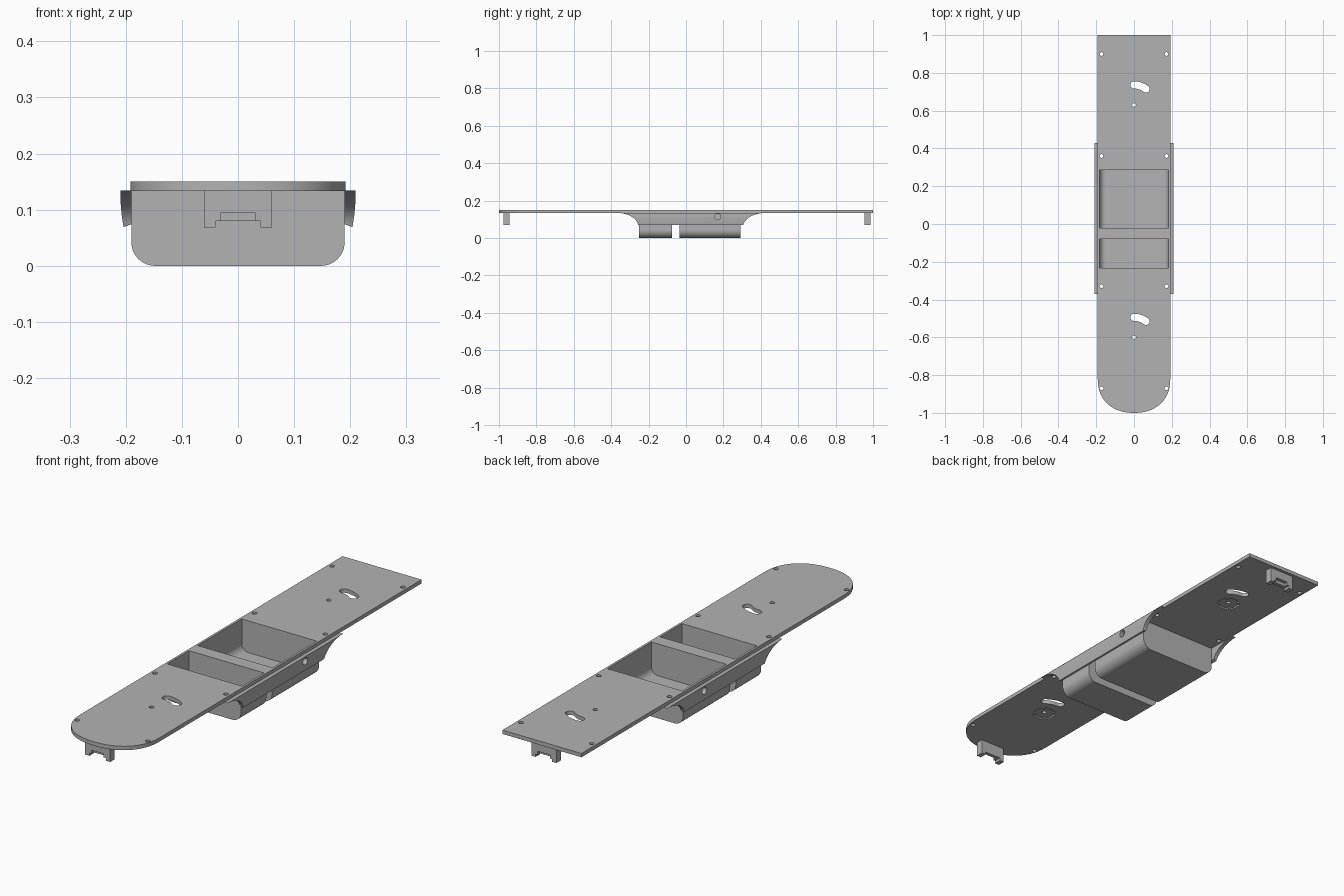
import bpy, bmesh
from math import sin, cos, pi, radians
from mathutils import Vector

cube = bpy.data.objects.get("Cube")
if cube:
    bpy.data.objects.remove(cube)

grey = bpy.data.materials.new("plain grey")
grey.use_nodes = True
grey.diffuse_color = (0.45, 0.45, 0.45, 1)
grey.node_tree.nodes["Principled BSDF"].inputs["Base Color"].default_value = grey.diffuse_color

AXES = {"x": lambda u, v, w: (w, u, v),
        "y": lambda u, v, w: (u, w, v),
        "z": lambda u, v, w: (u, v, w)}


def prism(name, outline, axis, lo, hi):
    """Extrude a 2D outline along an axis."""
    bm = bmesh.new()
    place = AXES[axis]
    face = bm.faces.new([bm.verts.new(place(u, v, lo)) for u, v in outline])
    ext = bmesh.ops.extrude_face_region(bm, geom=[face])["geom"]
    shift = Vector(place(0, 0, hi - lo))
    bmesh.ops.translate(bm, vec=shift, verts=[g for g in ext if isinstance(g, bmesh.types.BMVert)])
    bmesh.ops.recalc_face_normals(bm, faces=bm.faces)
    mesh = bpy.data.meshes.new(name)
    bm.to_mesh(mesh)
    bm.free()
    mesh.materials.append(grey)
    obj = bpy.data.objects.new(name, mesh)
    bpy.context.scene.collection.objects.link(obj)
    return obj


def rect(u0, u1, v0, v1):
    return [(u0, v0), (u1, v0), (u1, v1), (u0, v1)]


def arc(cu, cv, ru, rv, a0, a1, n=12):
    steps = [radians(a0 + (a1 - a0) * i / n) for i in range(n + 1)]
    return [(cu + ru * cos(t), cv + rv * sin(t)) for t in steps]


def circle(u, v, r):
    return arc(u, v, r, r, 0, 345, 23)


def carve(obj, cutter, operation="DIFFERENCE"):
    """Apply a boolean and discard the cutter."""
    mod = obj.modifiers.new("cut", "BOOLEAN")
    mod.object, mod.operation, mod.solver = cutter, operation, "EXACT"
    bpy.context.view_layer.update()
    evaluated = obj.evaluated_get(bpy.context.evaluated_depsgraph_get())
    result = bpy.data.meshes.new_from_object(evaluated)
    obj.modifiers.clear()
    obj.data = result
    bpy.data.objects.remove(cutter)


def smooth(obj):
    bpy.ops.object.select_all(action="DESELECT")
    obj.select_set(True)
    bpy.context.view_layer.objects.active = obj
    bpy.ops.object.shade_smooth_by_angle(angle=radians(30))


HALF, UNDER, TOP = 0.192, 0.133, 0.15

# Deck with a rounded front end
nose = [(HALF * (1 if cos(t) > 0 else -1) * abs(cos(t)) ** 0.9, -0.82 - 0.18 * abs(sin(t)) ** 0.9)
        for t in [pi * i / 40 for i in range(41)]]
deck = prism("deck", nose + [(-HALF, 1), (HALF, 1)], "z", UNDER, TOP)

# Screw holes along both edges
for y in (-0.87, -0.33, 0.36, 0.9):
    for x in (-0.172, 0.172):
        carve(deck, prism("cutter", circle(x, y, 0.01), "z", 0, 1))

# Pivot holes, curved slots and the cross recesses underneath
for y in (-0.6, 0.63):
    carve(deck, prism("cutter", circle(0, y, 0.01), "z", 0, 1))
    a, r, w = 53, 0.106, 0.019
    ex, ey = r * cos(radians(a)), y + r * sin(radians(a))
    slot = (arc(0, y, r + w, r + w, a, 90) + arc(0, y + r, w, w, 90, 270)[1:-1]
            + arc(0, y, r - w, r - w, 90, a) + arc(ex, ey, w, w, a - 180, a)[1:-1])
    carve(deck, prism("cutter", slot, "z", 0, 1))
    s, b = 0.044, 0.026
    cross = [(b, s), (-b, s), (-b, b), (-s, b), (-s, -b), (-b, -b),
             (-b, -s), (b, -s), (b, -b), (s, -b), (s, b), (b, b)]
    carve(deck, prism("cutter", [(u, y + v) for u, v in cross], "z", 0, UNDER + 0.007))


def trough(half, floor, r, top):
    """U-shaped section with rounded lower corners."""
    return ([(half, top), (-half, top)] + arc(r - half, floor + r, r, r, 180, 270)
            + arc(half - r, floor + r, r, r, 270, 360))


# Two open trays hanging below the deck
for name, outer, inner in (("front_tray", (-0.25, -0.075), (-0.232, -0.08)),
                           ("rear_tray", (-0.035, 0.291), (-0.02, 0.286))):
    carve(deck, prism("cutter", rect(-0.182, 0.182, *inner), "z", 0, 1))
    tray = prism(name, trough(0.19, 0, 0.042, UNDER + 0.001), "y", *outer)
    carve(tray, prism("cutter", trough(0.182, 0.01, 0.032, 1), "y", *inner))
    smooth(tray)
smooth(deck)

# Side skirts with concave ends and a round hole
section = [(0.19, UNDER + 0.001), (0.209, UNDER + 0.001), (0.209, 0.11), (0.207, 0.088),
           (0.204, 0.069), (0.19, 0.074)]
side = (arc(-0.37, 0.06, 0.115, 0.074, 90, 0) + arc(0.43, 0.06, 0.125, 0.074, 180, 90))
for name, sign in (("left_skirt", 1), ("right_skirt", -1)):
    skirt = prism(name, [(sign * u, v) for u, v in section], "y", -0.37, 0.43)
    carve(skirt, prism("cutter", side, "x", -1, 1), "INTERSECT")
    carve(skirt, prism("cutter", circle(0.17, 0.113, 0.016), "x", -1, 1))
    smooth(skirt)

# Hanging clips at both ends, with two feet and a shallow recess
half_clip = [(0.061, UNDER + 0.001), (0.061, 0.068), (0.04, 0.068), (0.04, 0.08)]
clip_outline = half_clip + [(-u, v) for u, v in reversed(half_clip)]
for name, y, into in (("front_clip", -0.959, 1), ("rear_clip", 0.971, -1)):
    clip = prism(name, clip_outline, "y", y - 0.016, y + 0.016)
    carve(clip, prism("cutter", rect(-0.03, 0.03, 0.07, 0.095), "y",
                      *sorted((y, y - into * 0.03))))
